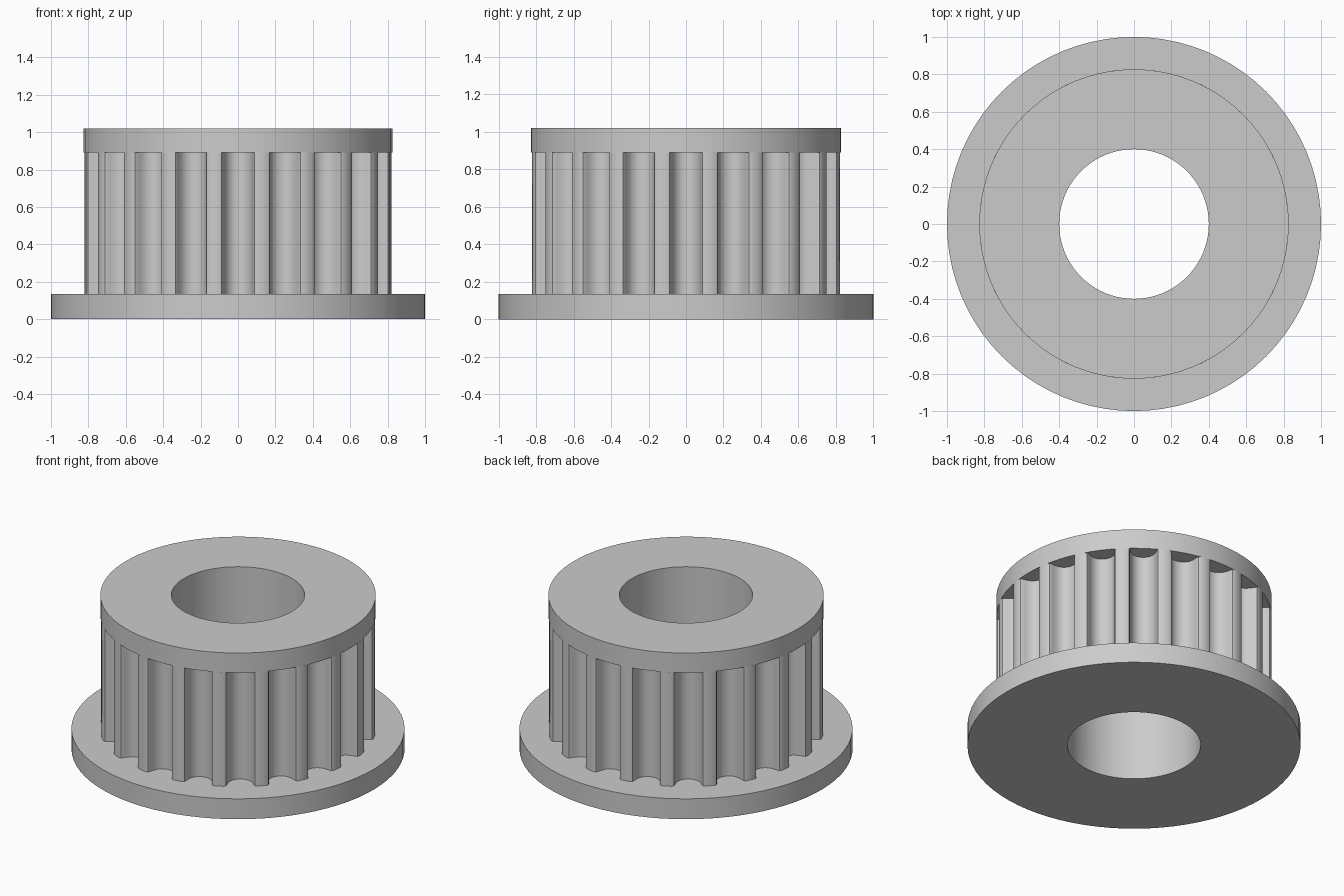
import bpy
import bmesh
import math

cube = bpy.data.objects.get("Cube")
if cube:
    bpy.data.objects.remove(cube, do_unlink=True)

TEETH = 20
BODY_R = 0.827
BORE_R = 0.4
FLANGE_R = 1.0
FLANGE_TOP, TEETH_TOP, TOTAL_TOP = 0.135, 0.89, 1.02

grey = bpy.data.materials.new("metal grey")
grey.use_nodes = True
colour = (0.6, 0.6, 0.6, 1.0)
grey.diffuse_color = colour
grey.node_tree.nodes["Principled BSDF"].inputs["Base Color"].default_value = colour


def circle(radius, count=80):
    return [(radius, math.tau * i / count) for i in range(count)]


def toothed_outline():
    """Polar outline of the belt grooves, one repeat per tooth."""
    half = [(0.101, 0), (0.087, 0.005), (0.081, 0.018), (0.078, 0.032),
            (0.074, 0.046), (0.068, 0.06), (0.061, 0.073), (0.048, 0.086),
            (0.034, 0.096), (0.017, 0.101)]
    groove = [(-x, d) for x, d in half] + [(0, 0.103)] + half[::-1]
    chord = math.sqrt(BODY_R ** 2 - half[0][0] ** 2)
    pitch = math.tau / TEETH
    outline = []
    for i in range(TEETH):
        for x, depth in groove:
            r = chord - depth
            outline.append((math.hypot(x, r), i * pitch + math.atan2(x, r)))
        outline.append((BODY_R, (i + 0.5) * pitch))  # middle of the tooth tip
    return outline


def bored_prism(name, outline, z0, z1):
    """Extruded polar outline with the central bore through it."""
    bm = bmesh.new()

    def loop(points, z):
        return [bm.verts.new((r * math.cos(a), r * math.sin(a), z)) for r, a in points]

    bore = [(BORE_R, a) for _, a in outline]
    # Section corners in order: outer bottom, outer top, bore top, bore bottom
    loops = [loop(outline, z0), loop(outline, z1), loop(bore, z1), loop(bore, z0)]
    n = len(outline)
    for k in range(4):
        a, b = loops[k], loops[(k + 1) % 4]
        for i in range(n):
            j = (i + 1) % n
            bm.faces.new((a[i], a[j], b[j], b[i]))
    bmesh.ops.recalc_face_normals(bm, faces=bm.faces)
    mesh = bpy.data.meshes.new(name)
    bm.to_mesh(mesh)
    bm.free()
    mesh.materials.append(grey)
    obj = bpy.data.objects.new(name, mesh)
    bpy.context.collection.objects.link(obj)
    return obj


# Wide base flange, toothed belt drum and plain top collar
parts = [
    bored_prism("base_flange", circle(FLANGE_R), 0, FLANGE_TOP),
    bored_prism("toothed_drum", toothed_outline(), FLANGE_TOP, TEETH_TOP),
    bored_prism("top_collar", circle(BODY_R), TEETH_TOP, TOTAL_TOP),
]

# Smooth round walls, crisp rims
bpy.ops.object.select_all(action="DESELECT")
for part in parts:
    part.select_set(True)
bpy.context.view_layer.objects.active = parts[0]
bpy.ops.object.shade_smooth_by_angle(angle=math.radians(30))
